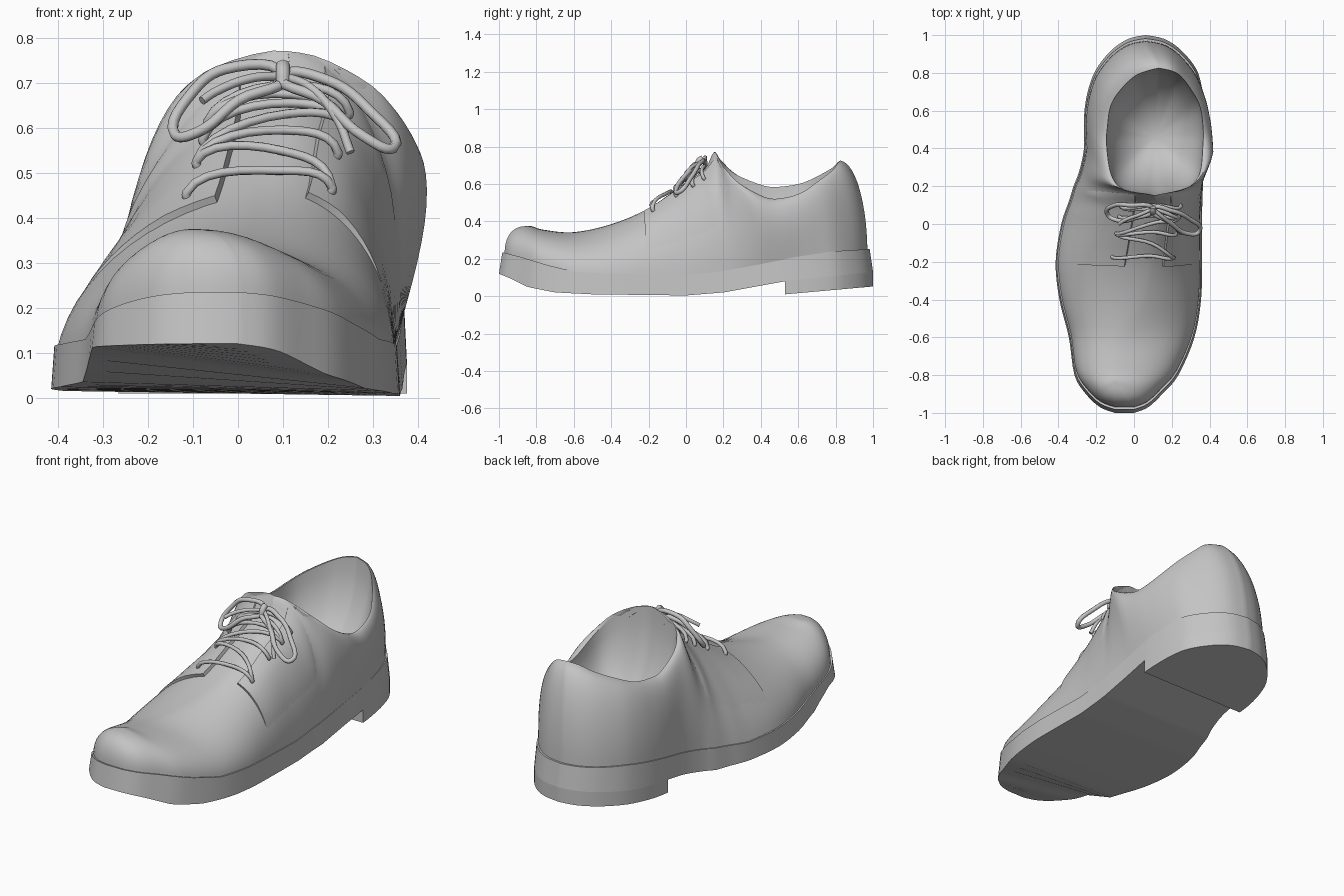
import bpy, bmesh, math
from mathutils import Vector

cube = bpy.data.objects.get("Cube")
if cube:
    bpy.data.objects.remove(cube, do_unlink=True)

grey = bpy.data.materials.new("plain_grey")
GREY = (0.55, 0.55, 0.55, 1)
grey.use_nodes = True
grey.diffuse_color = GREY
grey.node_tree.nodes["Principled BSDF"].inputs["Base Color"].default_value = GREY

# Sole outline from toe to heel: y, right edge x, left edge x
OUTLINE = [
    (-1, -.1, .0), (-.97, -.18, .075), (-.9, -.255, .15), (-.8, -.315, .235),
    (-.6, -.345, .32), (-.4, -.395, .355), (-.2, -.415, .36), (0, -.385, .36),
    (.12, -.345, .362), (.2, -.32, .365), (.28, -.29, .367), (.4, -.265, .37),
    (.53, -.265, .375), (.62, -.26, .372), (.72, -.24, .36), (.82, -.2, .33),
    (.92, -.12, .25), (.98, -.03, .16), (1, .06, .06)]

# Ridge of the vamp, then rim of the opening: y, x and z on each side
TOPLINE = [
    (-.85, -.1, -.1, .375, .375), (-.84, -.1, -.1, .375, .375),
    (-.82, -.1, -.1, .373, .373), (-.76, -.09, -.09, .355, .355),
    (-.6, -.05, -.05, .342, .342), (-.4, .03, .03, .385, .385),
    (-.2, .08, .08, .47, .47), (0, .11, .11, .61, .61),
    (.1, .12, .12, .68, .68), (.15, .11, .11, .77, .77),
    (.18, -.05, .26, .735, .71), (.26, -.12, .345, .655, .615),
    (.42, -.145, .365, .59, .53), (.52, -.14, .365, .587, .525),
    (.62, -.125, .35, .605, .555), (.7, -.08, .31, .64, .61),
    (.78, .0, .25, .685, .67), (.81, .07, .2, .715, .71), (.825, .13, .13, .725, .725)]
LAST = len(OUTLINE) - 1
HEEL_ROW = 12
RIM_ROW = 9

# Heights along the length: y, z
WELT = [(-1, .235), (-.9, .21), (-.75, .165), (-.6, .13), (-.4, .12), (0, .11),
        (.2, .135), (.4, .17), (.6, .21), (.8, .24), (1, .252)]
TREAD_LEFT = [(-1, .12), (-.95, .1), (-.85, .05), (-.7, .02), (-.5, .01), (0, .004),
              (.2, .02), (.53, .08), (1, .13)]
TREAD_RIGHT = [(-1, .12), (-.76, .112), (-.6, .035), (-.4, .024), (0, .015)] + TREAD_LEFT[6:]
HEEL_BASE = [(.53, .01), (1, .052)]


def linear(keys, y):
    for (a, p), (b, q) in zip(keys, keys[1:]):
        if y <= b:
            return p + (q - p) * max(0, (y - a) / (b - a))
    return keys[-1][1]


def spline(rows, u):
    """Catmull-Rom blend of table rows at fractional row u."""
    i = min(int(u), LAST - 1)
    f = u - i
    a, b, c, d = (rows[max(0, min(LAST, i + k))] for k in (-1, 0, 1, 2))
    return [q + f * ((r - p) + f * (2*p - 5*q + 4*r - s + f * (3*(q - r) + s - p))) / 2
            for p, q, r, s in zip(a, b, c, d)]


def window(y, centre, reach):
    return max(0, 1 - abs(y - centre) / reach)


def edge(u, side, z_keys, scale=1.0):
    """Point on the sole outline; side is 0 for right and 1 for left."""
    y, xr, xl = spline(OUTLINE, u)
    mid, half = (xr + xl) / 2, max(0, xl - xr) / 2
    return Vector((mid + (half if side else -half) * scale, y * scale, linear(z_keys, y)))


def upper(u, side, t):
    """Point on the leather, t running from welt to ridge or rim."""
    base = edge(u, side, WELT, .97) - Vector((0, 0, .012))
    y, xr, xl, zr, zl = spline(TOPLINE, u)
    if xl - xr < .015:
        xr = xl = (xr + xl) / 2
    top = Vector((xl if side else xr, y, zl if side else zr))
    a = t * math.pi / 2
    # flatter on the inner instep, boxier over the toe
    k = .95 - (0 if side else .3 * window(base.y, 0, .5))
    p = 1 - .22 * window(base.y, -1, .5)
    flat = (1 - k) * t + k * (1 - max(0, math.cos(a)) ** p)
    rise = (1 - k) * t + k * max(0, math.sin(a)) ** p
    q = base.lerp(top, flat)
    q.z = base.z + (top.z - base.z) * rise
    if side:  # the outer ankle swells over the welt
        q.x += .06 * math.sin(math.pi * t) * window(base.y, .42, .45)
    return q


def outward(u, side, t):
    e = .02
    du = upper(u + e, side, t) - upper(u - e, side, t)
    dt = upper(u, side, t + e) - upper(u, side, t - e)
    return (dt.cross(du) if side == 0 else du.cross(dt)).normalized()


def finish(obj, angle=40):
    bpy.ops.object.select_all(action='DESELECT')
    obj.select_set(True)
    bpy.context.view_layer.objects.active = obj
    for m in list(obj.modifiers):
        bpy.ops.object.modifier_apply(modifier=m.name)
    bpy.ops.object.shade_smooth_by_angle(angle=math.radians(angle))


def grid(name, rows, wrap=False, flip=False, caps=False, thick=0, recalc=False):
    """Skin a list of equal rows of points."""
    bm = bmesh.new()
    vs = [[bm.verts.new(p) for p in row] for row in rows]
    n = len(rows[0])
    for a, b in zip(vs, vs[1:]):
        for i in range(n if wrap else n - 1):
            j = (i + 1) % n
            f = [a[i], a[j], b[j], b[i]]
            bm.faces.new(f[::-1] if flip else f)
    if caps:
        bm.faces.new(vs[0])
        bm.faces.new(vs[-1])
    bmesh.ops.remove_doubles(bm, verts=bm.verts, dist=.0006)
    if recalc:
        bmesh.ops.recalc_face_normals(bm, faces=bm.faces)
    mesh = bpy.data.meshes.new(name)
    bm.to_mesh(mesh)
    bm.free()
    mesh.materials.append(grey)
    obj = bpy.data.objects.new(name, mesh)
    bpy.context.collection.objects.link(obj)
    if thick:
        m = obj.modifiers.new("thickness", 'SOLIDIFY')
        m.thickness, m.offset = thick, -1
    finish(obj)


def cord(name, points, radius=.01, closed=False):
    data = bpy.data.curves.new(name, 'CURVE')
    data.dimensions = '3D'
    data.bevel_depth, data.bevel_resolution = radius, 2
    data.resolution_u, data.use_fill_caps = 6, True
    s = data.splines.new('BEZIER')
    s.bezier_points.add(len(points) - 1)
    for bp, p in zip(s.bezier_points, points):
        bp.co = p
        bp.handle_left_type = bp.handle_right_type = 'AUTO'
    s.use_cyclic_u = closed
    data.materials.append(grey)
    obj = bpy.data.objects.new(name, data)
    bpy.context.collection.objects.link(obj)


STEP = 4
stations = [i / STEP for i in range(LAST * STEP + 1)]

# Sole and heel block
grid("sole", [[edge(u, 0, TREAD_RIGHT), edge(u, 1, TREAD_LEFT),
               edge(u, 1, WELT, .982), edge(u, 0, WELT, .982)] for u in stations],
     wrap=True, caps=True, recalc=True)
grid("heel_block", [[edge(u, 0, HEEL_BASE), edge(u, 1, HEEL_BASE),
                     edge(u, 1, TREAD_LEFT), edge(u, 0, TREAD_RIGHT)]
                    for u in stations if u >= HEEL_ROW],
     wrap=True, caps=True, recalc=True)

# Leather upper, open at the ankle
loop = [(u, 0) for u in stations] + [(u, 1) for u in stations[::-1]]
grid("upper", [[upper(u, s, j / 14) for u, s in loop] for j in range(15)],
     wrap=True, flip=True)

# Bowl-shaped lining hanging from the rim
FLOOR = Vector((.11, .46, .25))
rim = [upper(u, s, 1) for u, s in loop if u >= RIM_ROW]
lining = []
for j in range(11):
    a = j / 10 * math.pi / 2
    ring = [p.lerp(FLOOR, 1 - math.cos(a)) for p in rim]
    for p, q in zip(ring, rim):
        p.z = q.z + (FLOOR.z - q.z) * math.sin(a)
    lining.append(ring)
grid("lining", lining, wrap=True, flip=True)

# Lace flaps lying over the vamp on both sides of the tongue
for side, label in enumerate(("right", "left")):
    rows = []
    for j in range(11):
        t = .25 + .57 * j / 10
        rows.append([upper(u, side, t) + outward(u, side, t)
                     * (.018 * min(1, j / 7, (8.9 - u) * 1.2) - .001)
                     for u in (5.9 + .25 * i for i in range(13))])
    grid(label + "_lace_flap", rows, flip=(side == 0), thick=.02)


# Laces: straight rungs with diagonals between them
def eyelet(u, side, lift):
    return upper(u, side, .72) + outward(u, side, .72) * lift


def lace(name, ua, ub):
    crest = upper((ua + ub) / 2, 0, 1) + Vector((0, 0, .016))
    cord(name, [eyelet(ua, 0, -.005), eyelet(ua, 0, .026), crest,
                eyelet(ub, 1, .026), eyelet(ub, 1, -.005)])


rungs = [6.15, 6.75, 7.35, 8.0]
for i, u in enumerate(rungs):
    lace("lace_rung_%d" % (i + 1), u, u)
for i, (a, b) in enumerate(zip(rungs, rungs[1:])):
    lace("lace_diagonal_%d" % (i + 1), *((a, b) if i % 2 else (b, a)))

# Bow: two loops, two loose ends and a knot
knot = (.1, .08, .715)
cord("right_bow_loop", [knot, (-.03, .1, .73), (-.1, .1, .68), (-.14, .05, .585),
                        (-.09, .02, .59), (0, .03, .66)], .012, True)
cord("left_bow_loop", [knot, (.2, .07, .705), (.29, .03, .64), (.345, -.04, .555),
                       (.28, -.05, .58), (.19, .01, .66)], .012, True)
cord("right_lace_end", [knot, (.03, .05, .71), (-.05, .02, .68), (-.08, 0, .66)])
cord("left_lace_end", [knot, (.16, .03, .69), (.22, -.02, .62), (.25, -.05, .545)])
cord("bow_knot", [(.1, .09, .738), (.1, .07, .725), (.1, .06, .695)], .016)
